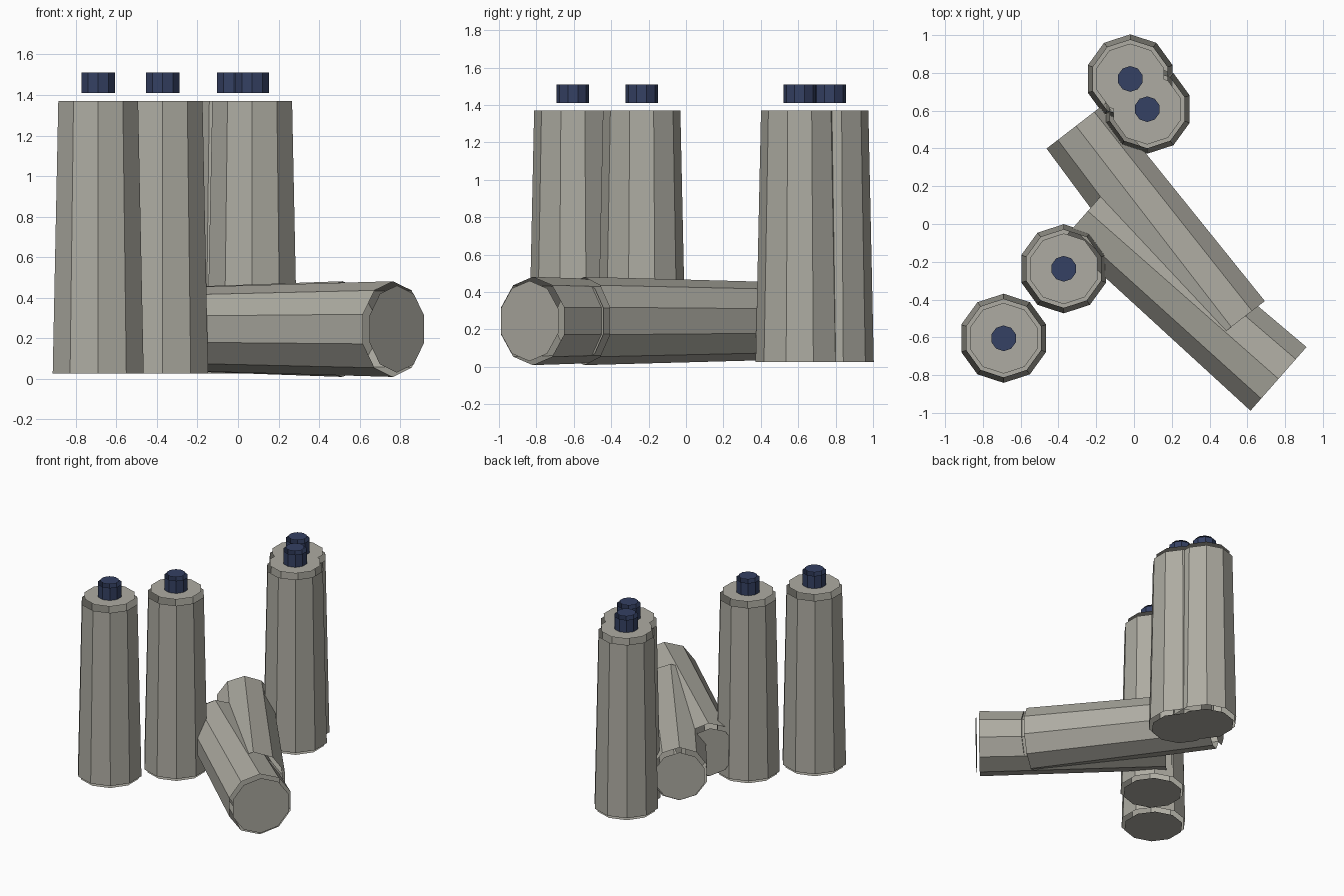
import bpy, bmesh
from math import pi, cos, sin
from mathutils import Vector, Matrix

cube = bpy.data.objects.get("Cube")
if cube:
    bpy.data.objects.remove(cube, do_unlink=True)

SIDES = 10


def material(name, rgb):
    mat = bpy.data.materials.new(name)
    mat.use_nodes = True
    mat.diffuse_color = (*rgb, 1)
    mat.node_tree.nodes["Principled BSDF"].inputs["Base Color"].default_value = (*rgb, 1)
    return mat


grey = material("warm_grey", (0.42, 0.41, 0.36))
navy = material("navy_blue", (0.035, 0.052, 0.125))


def ring(bm, radius, z):
    angles = [pi / 2 + 2 * pi * i / SIDES for i in range(SIDES)]
    return [bm.verts.new((radius * cos(a), radius * sin(a), z)) for a in angles]


def wall(bm, r0, z0, r1, z1):
    low, high = ring(bm, r0, z0), ring(bm, r1, z1)
    for i in range(SIDES):
        j = (i + 1) % SIDES
        bm.faces.new((low[i], low[j], high[j], high[i]))


def disc(bm, radius, z, up=True):
    verts = ring(bm, radius, z)
    bm.faces.new(verts if up else verts[::-1])


def finish(bm, name, mat, matrix):
    mesh = bpy.data.meshes.new(name)
    bm.to_mesh(mesh)
    bm.free()
    mesh.materials.append(mat)
    obj = bpy.data.objects.new(name, mesh)
    obj.matrix_world = matrix
    bpy.context.collection.objects.link(obj)


def bottle_body(name, matrix):
    # Tapered wall with end discs set slightly clear of its open rims
    bm = bmesh.new()
    disc(bm, 0.215, 0, up=False)
    wall(bm, 0.236, 0.025, 0.207, 1.37)
    disc(bm, 0.187, 1.41)
    finish(bm, name, grey, matrix)


def bottle_cap(name, matrix):
    bm = bmesh.new()
    wall(bm, 0.087, 1.411, 0.087, 1.51)
    disc(bm, 0.068, 1.53)
    finish(bm, name, navy, matrix)


# Standing bottles
standing = [(-0.69, -0.605), (-0.372, -0.237), (-0.02, 0.768), (0.07, 0.608)]
for n, (x, y) in enumerate(standing, 1):
    place = Matrix.Translation((x, y, 0))
    bottle_body(f"standing_bottle_{n}", place)
    bottle_cap(f"bottle_cap_{n}", place)

# Fallen bottles without caps, lying with a corner of the ring upward
fallen = [((0.765, -0.82), (-0.75, 0.66)), ((0.515, -0.545), (-0.61, 0.79))]
for n, (base, heading) in enumerate(fallen, 1):
    axis = Vector((*heading, 0)).normalized()
    up = Vector((0, 0, 1))
    turn = Matrix((up.cross(axis), up, axis)).transposed().to_4x4()
    origin = Vector((*base, 0.245)) - axis * 0.025
    bottle_body(f"fallen_bottle_{n}", Matrix.Translation(origin) @ turn)
